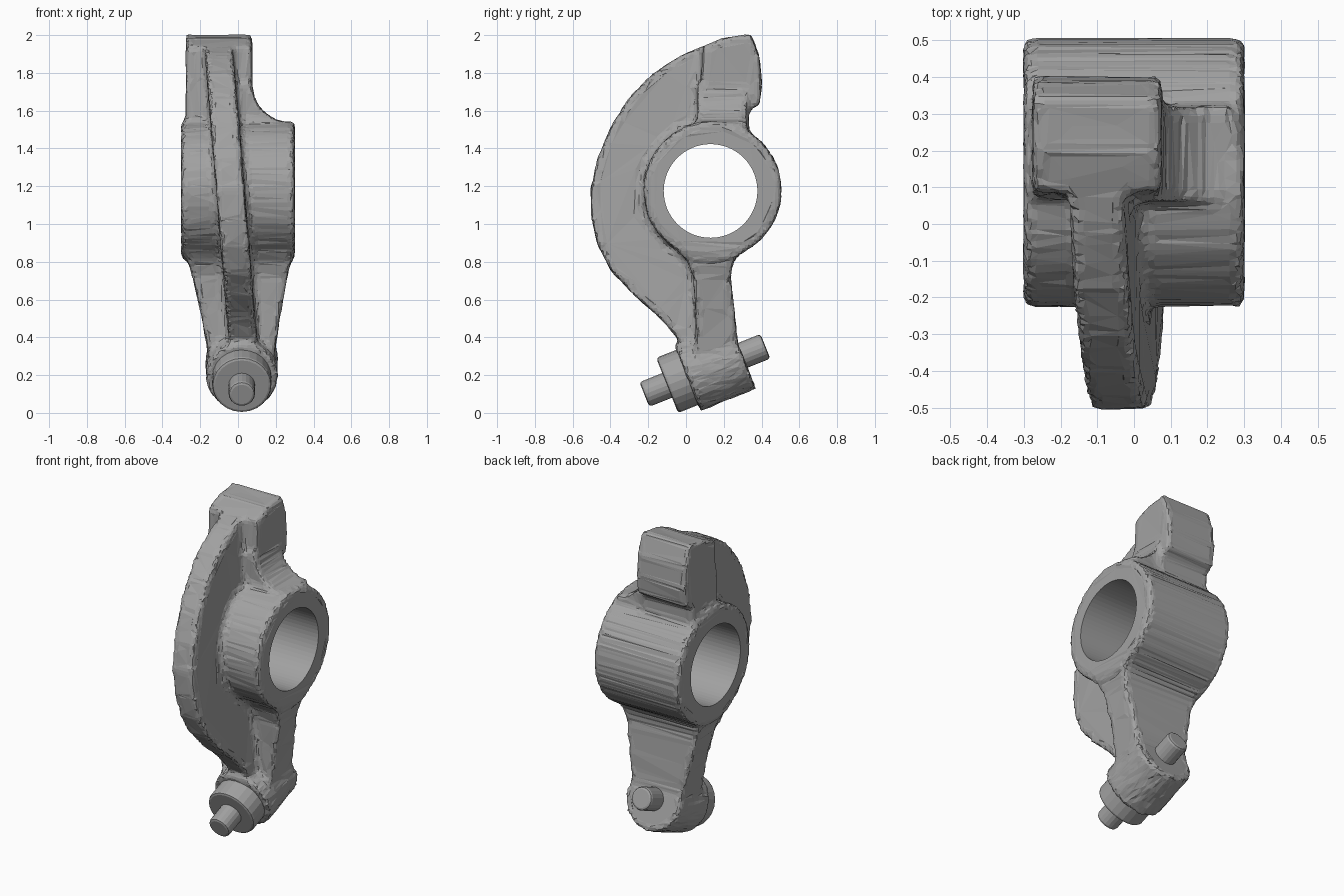
import bpy, bmesh, math, random
from mathutils import Vector, Matrix

if "Cube" in bpy.data.objects:
    bpy.data.objects.remove(bpy.data.objects["Cube"], do_unlink=True)
random.seed(4)

# One cast metal colour
metal = bpy.data.materials.new("cast grey metal")
metal.use_nodes = True
GREY = (0.36, 0.36, 0.36, 1)
metal.diffuse_color = GREY
metal.node_tree.nodes["Principled BSDF"].inputs["Base Color"].default_value = GREY

HUB = Vector((0, 0.14, 1.178))
HOLE = Vector((0, 0.13, 1.175))
SCREW = Vector((0.02, 0.1, 0.225))            # point on the screw axis
TILT = math.atan2(0.37, 0.93)
SCREW_DIR = Vector((0, math.cos(TILT), math.sin(TILT)))


def rod(bm, center, axis, start, end, radius, sides=48):
    """Cylinder along an axis, between two distances from center."""
    axis = Vector(axis).normalized()
    mat = Matrix.Translation(center + axis * (start + end) / 2) @ axis.to_track_quat('Z', 'Y').to_matrix().to_4x4()
    bmesh.ops.create_cone(bm, cap_ends=True, segments=sides, radius1=radius,
                          radius2=radius, depth=end - start, matrix=mat)


def bridge(bm, loops):
    """Closed solid lofted through equal-length loops of points."""
    rings = [[bm.verts.new(p) for p in lp] for lp in loops]
    n = len(rings[0])
    for a, b in zip(rings, rings[1:]):
        for i in range(n):
            bm.faces.new((a[i], a[(i + 1) % n], b[(i + 1) % n], b[i]))
    bm.faces.new(rings[0][::-1])
    bm.faces.new(rings[-1])


def to_object(bm, name):
    bmesh.ops.recalc_face_normals(bm, faces=bm.faces[:])
    me = bpy.data.meshes.new(name)
    bm.to_mesh(me)
    bm.free()
    me.materials.append(metal)
    ob = bpy.data.objects.new(name, me)
    bpy.context.collection.objects.link(ob)
    return ob


def apply(ob, kind, **settings):
    mod = ob.modifiers.new(kind.title(), kind)
    for key, value in settings.items():
        setattr(mod, key, value)
    bpy.ops.object.select_all(action='DESELECT')
    bpy.context.view_layer.objects.active = ob
    ob.select_set(True)
    bpy.ops.object.modifier_apply(modifier=mod.name)


body = bmesh.new()

# Hub barrel
rod(body, HUB, (1, 0, 0), -0.30, 0.30, 0.365, 64)

# Curved rib, leaning sideways from top to bottom
rib = [(0.34, 1.99), (0.15, 1.965), (-0.02, 1.895), (-0.17, 1.80), (-0.30, 1.67), (-0.40, 1.51),
       (-0.47, 1.34), (-0.505, 1.18), (-0.50, 1.03), (-0.465, 0.88), (-0.39, 0.745),
       (-0.27, 0.62), (-0.14, 0.505), (-0.04, 0.39), (0.12, 0.33), (0.15, 1.0), (0.25, 1.6)]


def rib_x(z):
    return 0.025 - 0.125 * (z - 0.4) / 1.5


bridge(body, [[(rib_x(z) + s * 0.075, y, z) for y, z in rib] for s in (-1, 1)])

# Valve pad and neck
pad = [(0.345, 2.005), (0.2, 1.985), (0.09, 1.94), (0.06, 1.40), (0.33, 1.40), (0.335, 1.60),
       (0.39, 1.635), (0.402, 1.75), (0.39, 1.88)]
bridge(body, [[(x, y, z) for y, z in pad] for x in (-0.275, 0.075)])

# Concave fillet from the neck out to the hub
fillet = [(-0.05, 1.45), (0.27, 1.45), (0.27, 1.535), (0.19, 1.555), (0.13, 1.60), (0.09, 1.66),
          (0.07, 1.74), (-0.05, 1.74)]
bridge(body, [[(x, y, z) for x, z in fillet] for y in (0.06, 0.32)])

# Tapered leg under the hub
leg = [(0.22, -0.14, 0.18, 0.05, 0.28), (0.36, -0.165, 0.20, 0.055, 0.275), (0.55, -0.20, 0.23, 0.05, 0.255),
       (0.72, -0.24, 0.26, 0.04, 0.235), (0.80, -0.265, 0.28, 0.01, 0.25), (0.88, -0.28, 0.29, -0.06, 0.32)]
bridge(body, [[(a, c, z), (b, c, z), (b, d, z), (a, d, z)] for z, a, b, c, d in leg])

# Tilted screw boss at the foot
rod(body, SCREW, SCREW_DIR, -0.10, 0.215, 0.19)

# Fuse the casting, soften its corners and give it coarse facets
rocker_body = to_object(body, "rocker_body")
apply(rocker_body, 'REMESH', mode='VOXEL', voxel_size=0.016)
apply(rocker_body, 'SMOOTH', factor=0.5, iterations=6)
apply(rocker_body, 'DECIMATE', ratio=0.22)
for v in rocker_body.data.vertices:
    v.co += Vector([random.uniform(-0.003, 0.003) for _ in range(3)])

# Shaft bore through the hub
bore = bmesh.new()
rod(bore, HOLE, (1, 0, 0), -0.5, 0.5, 0.248, 64)
bore_cutter = to_object(bore, "bore_cutter")
apply(rocker_body, 'BOOLEAN', operation='DIFFERENCE', object=bore_cutter, solver='EXACT')
bpy.data.objects.remove(bore_cutter, do_unlink=True)

# Adjusting screw and lock nut
for name, start, end, radius, sides in (("adjusting_screw", -0.345, 0.345, 0.07, 20),
                                        ("lock_nut", -0.215, -0.06, 0.157, 24)):
    bm = bmesh.new()
    rod(bm, SCREW, SCREW_DIR, start, end, radius, sides)
    part = to_object(bm, name)
    apply(part, 'BEVEL', width=0.015, segments=2, limit_method='ANGLE', angle_limit=math.radians(40))

# Flat facets everywhere
for name in ("rocker_body", "adjusting_screw", "lock_nut"):
    for p in bpy.data.objects[name].data.polygons:
        p.use_smooth = False
